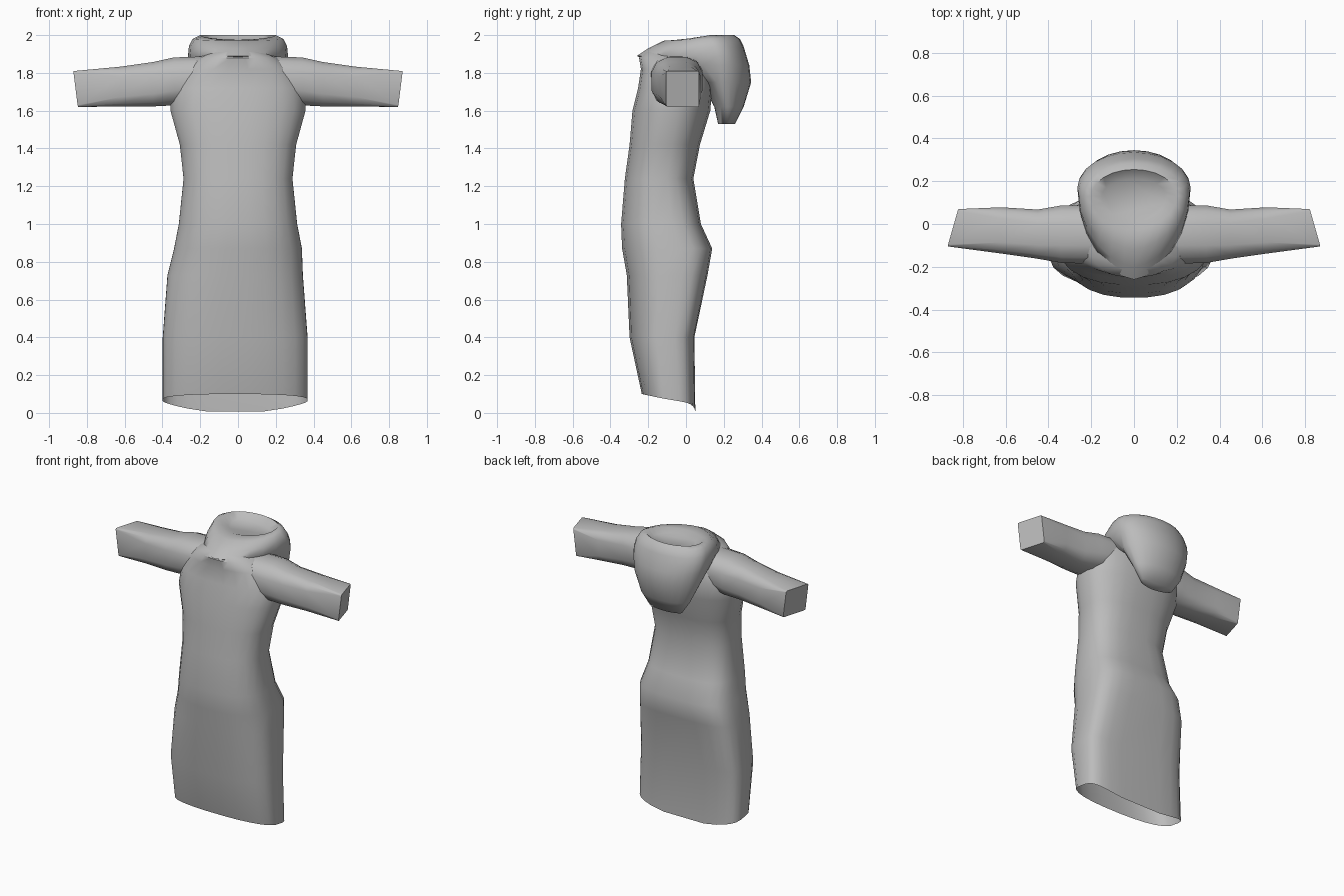
import bpy, bmesh, math

cube = bpy.data.objects.get("Cube")
if cube:
    bpy.data.objects.remove(cube, do_unlink=True)

# One plain cloth colour
cloth = bpy.data.materials.new("grey cloth")
cloth.use_nodes = True
GREY = (0.5, 0.5, 0.5, 1)
cloth.diffuse_color = GREY
cloth.node_tree.nodes["Principled BSDF"].inputs["Base Color"].default_value = GREY


def spow(v, e):
    return math.copysign(abs(v) ** e, v)


def superellipse(n, front_power, back_power):
    """Unit outline points; the two halves may differ in squareness."""
    for i in range(n):
        a = 2 * math.pi * (i + 0.5) / n
        c, s = math.cos(a), math.sin(a)
        e = 2 / (back_power if s > 0 else front_power)
        yield spow(c, e), spow(s, e)


def loft(name, rings, cap_start=False, cap_end=False, angle=50):
    bm = bmesh.new()
    loops = [[bm.verts.new(p) for p in ring] for ring in rings]
    for a, b in zip(loops, loops[1:]):
        for i in range(len(a)):
            j = (i + 1) % len(a)
            bm.faces.new((a[i], a[j], b[j], b[i]))
    if cap_start:
        bm.faces.new(loops[0][::-1])
    if cap_end:
        bm.faces.new(loops[-1])
    bmesh.ops.recalc_face_normals(bm, faces=bm.faces)
    mesh = bpy.data.meshes.new(name)
    bm.to_mesh(mesh)
    bm.free()
    mesh.materials.append(cloth)
    mesh.shade_smooth()
    mesh.set_sharp_from_angle(angle=math.radians(angle))
    obj = bpy.data.objects.new(name, mesh)
    bpy.context.collection.objects.link(obj)


def hem_height(u, v):
    """Hem is highest in front and dips in the middle of the back."""
    if v < 0:
        return 0.07 - 0.03 * v
    return 0.07 - 0.07 * v * (1 - u * u) - 0.02 * v * u * u


# Dress body: height, half width, front y, back y, back squareness
body = [
    (0.05, 0.385, -0.235, 0.05, 4.5),
    (0.40, 0.385, -0.30, 0.045, 4.5),
    (0.73, 0.36, -0.315, 0.115, 4),
    (0.87, 0.34, -0.34, 0.14, 3.5),
    (1.00, 0.315, -0.345, 0.08, 3.2),
    (1.24, 0.29, -0.325, 0.04, 2.8),
    (1.42, 0.31, -0.30, 0.075, 2.6),
    (1.60, 0.36, -0.285, 0.13, 2.4),
    (1.72, 0.355, -0.255, 0.14, 2.4),
    (1.82, 0.29, -0.24, 0.12, 2.4),
    (1.88, 0.21, -0.25, 0.10, 2.4),
    (1.91, 0.14, -0.22, 0.08, 2.4),
]
rings = []
for k, (z, hw, front, back, square) in enumerate(body):
    mid, depth = (front + back) / 2, (back - front) / 2
    shift = -0.015 if z < 0.8 else 0
    rings.append([(shift + u * hw, mid + v * depth, hem_height(u, v) if k == 0 else z)
                  for u, v in superellipse(24, 2.4, square)])
loft("dress_body", rings)

# Sleeves: distance out, front y, back y, bottom z, top z, squareness
sleeve = [
    (0.18, -0.19, 0.09, 1.66, 1.89, 2.6),
    (0.34, -0.185, 0.09, 1.625, 1.885, 2.8),
    (0.45, -0.165, 0.07, 1.62, 1.86, 3.2),
    (0.62, -0.14, 0.08, 1.62, 1.835, 4),
    (0.835, -0.105, 0.07, 1.62, 1.81, 25),
]
for side, label in ((1, "left_sleeve"), (-1, "right_sleeve")):
    rings = []
    for k, (x, front, back, low, high, square) in enumerate(sleeve):
        slant = 1 if k == len(sleeve) - 1 else 0
        rings.append([(side * (x + slant * (0.012 * v - 0.025 * u)),
                       (front + back) / 2 + u * (back - front) / 2,
                       (low + high) / 2 + v * (high - low) / 2)
                      for u, v in superellipse(12, square, square)])
    loft(label, rings, cap_end=True)

# Hood lying back: height, half width, front y, widest y, back y, front drop
hood = [
    (1.53, 0.125, 0.17, 0.22, 0.26, 0),
    (1.62, 0.185, 0.15, 0.22, 0.305, 0),
    (1.75, 0.24, 0.08, 0.19, 0.345, 0),
    (1.84, 0.26, -0.16, 0.18, 0.335, 0),
    (1.89, 0.265, -0.26, 0.17, 0.32, 0),
    (1.94, 0.26, -0.20, 0.15, 0.305, 0.01),
    (1.98, 0.24, -0.12, 0.13, 0.285, 0.01),
    (2.00, 0.20, -0.03, 0.13, 0.255, 0.025),
    (1.96, 0.15, 0.01, 0.13, 0.21, 0),      # sunken opening
]
rings = []
for z, hw, front, wide, back, drop in hood:
    ring = []
    for i in range(24):
        a = 2 * math.pi * i / 24
        c, s = math.cos(a), math.sin(a)
        if s >= 0:                      # round back
            ring.append((hw * c, wide + s * (back - wide), z))
        else:                           # front narrows to a point
            ring.append((hw * spow(c, 1.25), wide + s * (wide - front), z + drop * s))
    rings.append(ring)
loft("hood", rings, cap_start=True, cap_end=True, angle=70)
